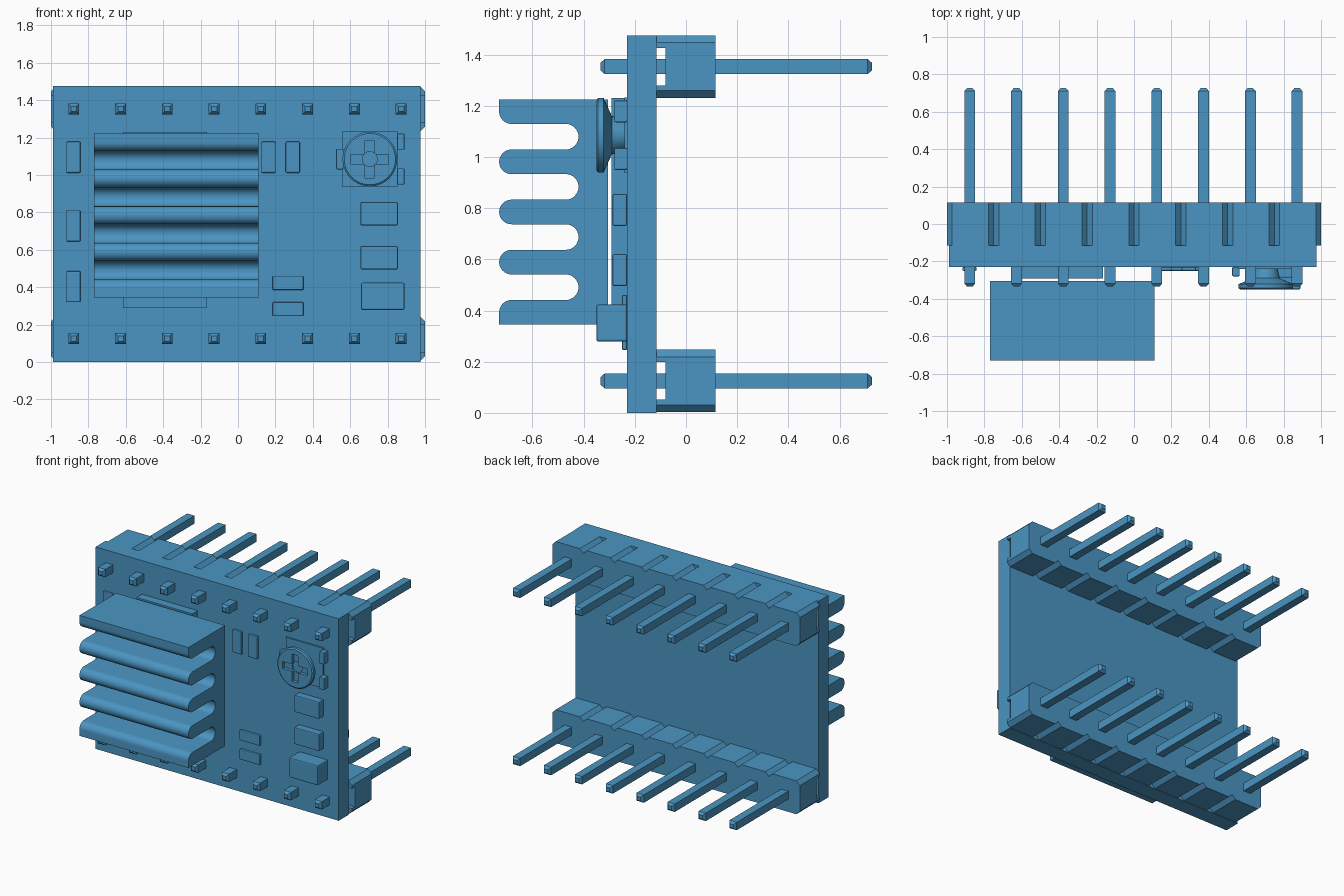
import bpy, bmesh
from math import pi, cos, sin, radians
from mathutils import Matrix, Vector

if "Cube" in bpy.data.objects:
    bpy.data.objects.remove(bpy.data.objects["Cube"], do_unlink=True)

BLUE = (0.07, 0.30, 0.54, 1)
mat = bpy.data.materials.new("board blue")
mat.use_nodes = True
mat.diffuse_color = BLUE
mat.node_tree.nodes["Principled BSDF"].inputs["Base Color"].default_value = BLUE

BOARD_FRONT, BOARD_BACK = -0.23, -0.115


def finish(name, bm, smooth=False):
    bmesh.ops.recalc_face_normals(bm, faces=bm.faces)
    mesh = bpy.data.meshes.new(name)
    bm.to_mesh(mesh)
    bm.free()
    mesh.materials.append(mat)
    ob = bpy.data.objects.new(name, mesh)
    bpy.context.collection.objects.link(ob)
    if smooth:
        bpy.ops.object.select_all(action='DESELECT')
        ob.select_set(True)
        bpy.context.view_layer.objects.active = ob
        bpy.ops.object.shade_smooth_by_angle(angle=radians(30))
    return ob


def add_box(bm, x, y, z):
    size = [b - a for a, b in (x, y, z)]
    mid = [(a + b) / 2 for a, b in (x, y, z)]
    m = Matrix.Translation(mid) @ Matrix.Diagonal((*size, 1))
    return bmesh.ops.create_cube(bm, size=1, matrix=m)["verts"]


def box(name, x, y, z, bevel=0):
    bm = bmesh.new()
    add_box(bm, x, y, z)
    ob = finish(name, bm)
    if bevel:
        mod = ob.modifiers.new("soft edges", 'BEVEL')
        mod.width, mod.segments = bevel, 2
    return ob


def prism(bm, points, direction):
    """Extrude a closed outline of 3D points along a direction."""
    face = bm.faces.new([bm.verts.new(p) for p in points])
    new = bmesh.ops.extrude_face_region(bm, geom=[face], use_keep_orig=True)["geom"]
    bmesh.ops.translate(bm, vec=direction,
                        verts=[v for v in new if isinstance(v, bmesh.types.BMVert)])


# Circuit board
box("circuit_board", (-0.99, 0.975), (BOARD_FRONT, BOARD_BACK), (0, 1.475))

# Pin headers: chamfered housings with a channel on the board side
H, C, SLOT = 0.122, 0.028, 0.073
for label, zc in (("lower", 0.125), ("upper", 1.353)):
    housing, pins = bmesh.new(), bmesh.new()
    for i in range(8):
        xc = -0.875 + 0.25 * i
        w = 0.125
        octagon = [(w, H - C), (w - C, H), (C - w, H), (-w, H - C),
                   (-w, C - H), (C - w, -H), (w - C, -H), (w, C - H)]
        prism(housing, [(xc + x, -0.08, zc + z) for x, z in octagon], (0, 0.195, 0))
        for s in (-1, 1):
            foot = [(-w, SLOT), (w, SLOT), (w, H - C), (w - C, H), (C - w, H), (-w, H - C)]
            prism(housing, [(xc + x, BOARD_BACK, zc + s * z) for x, z in foot], (0, 0.035, 0))
        # Square pin with tapered tips
        xp, r = xc - 0.003, 0.029
        rings = []
        for y, k in ((-0.335, 0.5), (-0.318, 1), (0.71, 1), (0.727, 0.5)):
            rings.append([pins.verts.new((xp + a * r * k, y, zc + b * r * k))
                          for a, b in ((-1, -1), (1, -1), (1, 1), (-1, 1))])
        pins.faces.new(rings[0])
        pins.faces.new(rings[-1])
        for p, q in zip(rings, rings[1:]):
            for j in range(4):
                n = (j + 1) % 4
                pins.faces.new((p[j], p[n], q[n], q[j]))
    finish(label + "_header_housing", housing)
    finish(label + "_header_pins", pins)

# Heat sink: fins with rounded tips and rounded channels between them
TIP, BACK, PITCH, FIN, Z0 = -0.73, -0.305, 0.196, 0.096, 0.345
R, GAP_R = FIN / 2, (PITCH - FIN) / 2
outline = [(BACK, Z0), (TIP, Z0)]


def arc(yc, zc, r, start, end, steps=10):
    for k in range(steps + 1):
        a = radians(start + (end - start) * k / steps)
        outline.append((yc + r * cos(a), zc + r * sin(a)))


for i in range(5):
    z = Z0 + PITCH * i
    if i > 0:
        arc(TIP + R, z + R, R, 270, 180)
    if i < 4:
        arc(TIP + R, z + R, R, 180, 90)
        arc(-0.42 - GAP_R, z + FIN + GAP_R, GAP_R, -90, 90, 16)
TOP = Z0 + 4 * PITCH + FIN
outline += [(TIP, TOP), (BACK, TOP)]
bm = bmesh.new()
prism(bm, [(-0.77, y, z) for y, z in outline], (0.88, 0, 0))
bmesh.ops.remove_doubles(bm, verts=bm.verts, dist=0.0005)
finish("heat_sink", bm, smooth=True)

# Driver chip under the heat sink
box("driver_chip", (-0.615, -0.165), (-0.292, BOARD_FRONT), (0.29, 1.23))

# Thin surface parts, tall and wide
for i, (x, z) in enumerate(((-0.88, 1.095), (-0.88, 0.728), (-0.88, 0.403),
                            (0.163, 1.095), (0.293, 1.095))):
    box(f"tall_resistor_{i + 1}", (x - 0.038, x + 0.038), (-0.25, BOARD_FRONT),
        (z - 0.083, z + 0.083), 0.006)
for i, z in enumerate((0.423, 0.283)):
    box(f"wide_resistor_{i + 1}", (0.185, 0.35), (-0.25, BOARD_FRONT),
        (z - 0.038, z + 0.038), 0.006)

# Thicker capacitors on the left side
for i, z in enumerate((0.793, 0.558)):
    box(f"capacitor_{i + 1}", (0.655, 0.855), (-0.287, BOARD_FRONT),
        (z - 0.062, z + 0.062), 0.006)
box("large_capacitor", (0.658, 0.89), (-0.35, BOARD_FRONT), (0.278, 0.424), 0.008)

# Trimmer base and solder tabs
XC, ZC = 0.705, 1.085
box("trimmer_base", (XC - 0.15, XC + 0.15), (-0.24, BOARD_FRONT), (ZC - 0.147, ZC + 0.147))
box("trimmer_side_tab", (0.525, 0.565), (-0.28, BOARD_FRONT), (1.03, 1.14), 0.005)
for label, z in (("lower", 0.992), ("upper", 1.178)):
    box(label + "_trimmer_tab", (0.85, 0.89), (-0.28, BOARD_FRONT), (z - 0.043, z + 0.043), 0.005)

# Trimmer screw: turned profile of (radius, y)
profile = [(0.137, -0.35), (0.146, -0.343), (0.146, -0.322), (0.075, -0.29), (0.062, -0.235)]
SIDES = 40
bm = bmesh.new()
loops = [[bm.verts.new((XC + r * cos(2 * pi * k / SIDES), y, ZC + r * sin(2 * pi * k / SIDES)))
          for k in range(SIDES)] for r, y in profile]
bm.faces.new(loops[0])
bm.faces.new(loops[-1])
for p, q in zip(loops, loops[1:]):
    for k in range(SIDES):
        n = (k + 1) % SIDES
        bm.faces.new((p[k], p[n], q[n], q[k]))
screw = finish("trimmer_screw", bm, smooth=True)

# Cross-shaped drive recess cut into the screw
L, W = 0.1, 0.025
cross = [(L, W), (W, W), (W, L), (-W, L), (-W, W), (-L, W),
         (-L, -W), (-W, -W), (-W, -L), (W, -L), (W, -W), (L, -W)]
bm = bmesh.new()
prism(bm, [(XC + x, -0.4, ZC + z) for x, z in cross], (0, 0.075, 0))
cutter = finish("cross_cutter", bm)
bm = bmesh.new()
prism(bm, [(XC + 0.04 * cos(2 * pi * k / 20), -0.4, ZC + 0.04 * sin(2 * pi * k / 20))
           for k in range(20)], (0, 0.085, 0))
round_cutter = finish("round_cutter", bm)
for tool in (cutter, round_cutter):
    mod = screw.modifiers.new("recess", 'BOOLEAN')
    mod.operation, mod.object, mod.solver = 'DIFFERENCE', tool, 'EXACT'
    tool.hide_render = True
    tool.hide_viewport = True
